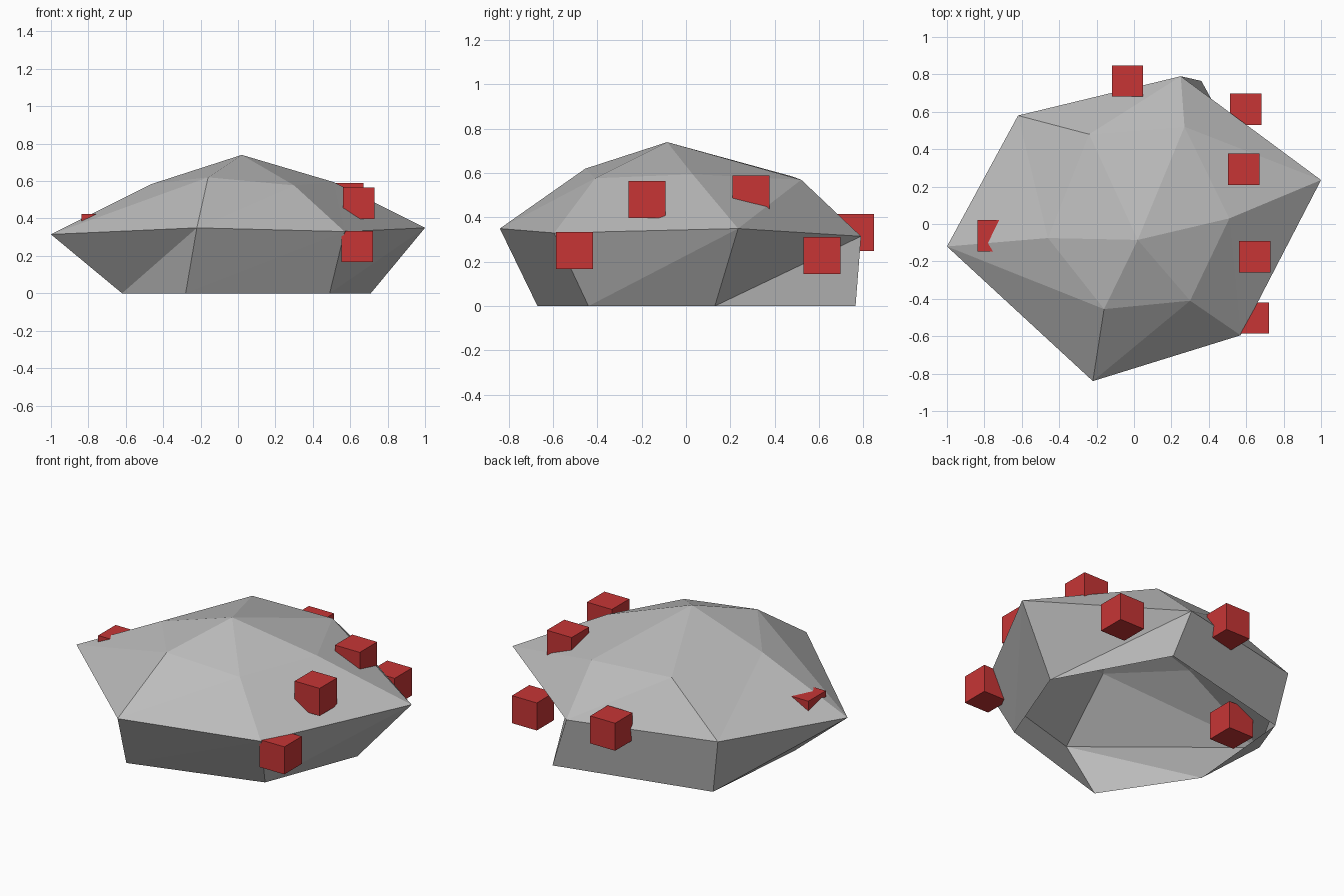
import bpy, bmesh

if "Cube" in bpy.data.objects:
    bpy.data.objects.remove(bpy.data.objects["Cube"])


def material(name, rgb):
    m = bpy.data.materials.new(name)
    m.diffuse_color = (*rgb, 1)
    m.use_nodes = True
    m.node_tree.nodes["Principled BSDF"].inputs["Base Color"].default_value = m.diffuse_color
    return m


stone = material("stone_grey", (0.50, 0.50, 0.50))
red = material("berry_red", (0.57, 0.036, 0.036))

# Rock shell: three irregular six-sided rings and a peak, open underneath
base_ring = [(-.62, -.16, 0), (-.28, -.67, 0), (.49, -.44, 0),
             (.71, .13, 0), (.36, .765, 0), (-.56, .54, 0)]
rim_ring = [(-1, -.12, .315), (-.22, -.84, .35), (.57, -.595, .33),
            (1, .235, .35), (.25, .79, .315), (-.62, .58, .334)]
upper_ring = [(-.46, -.075, .585), (-.16, -.455, .62), (.30, -.41, .577),
              (.51, .03, .595), (.27, .52, .57), (-.24, .48, .585)]
peak = (.02, -.085, .74)

bm = bmesh.new()
base, rim, upper = [[bm.verts.new(p) for p in ring]
                    for ring in (base_ring, rim_ring, upper_ring)]
top = bm.verts.new(peak)
for i in range(6):
    j = (i + 1) % 6
    # side walls
    bm.faces.new((base[i], rim[j], rim[i]))
    bm.faces.new((base[i], base[j], rim[j]))
    # sloping shoulder
    bm.faces.new((rim[i], rim[j], upper[j]))
    bm.faces.new((rim[i], upper[j], upper[i]))
    # crown
    bm.faces.new((upper[i], upper[j], top))
mesh = bpy.data.meshes.new("rock")
bm.to_mesh(mesh)
bm.free()
mesh.materials.append(stone)
rock = bpy.data.objects.new("rock", mesh)
bpy.context.collection.objects.link(rock)

# Small red cubes set into the rock surface
cube_centres = [(-.035, .765, .332), (.597, .613, .228), (.587, .293, .505),
                (.645, -.175, .481), (.638, -.503, .25), (-.752, -.063, .341)]
for n, centre in enumerate(cube_centres, 1):
    bpy.ops.mesh.primitive_cube_add(size=.167, location=centre)
    cube = bpy.context.object
    cube.name = f"berry_cube_{n}"
    cube.data.materials.append(red)
